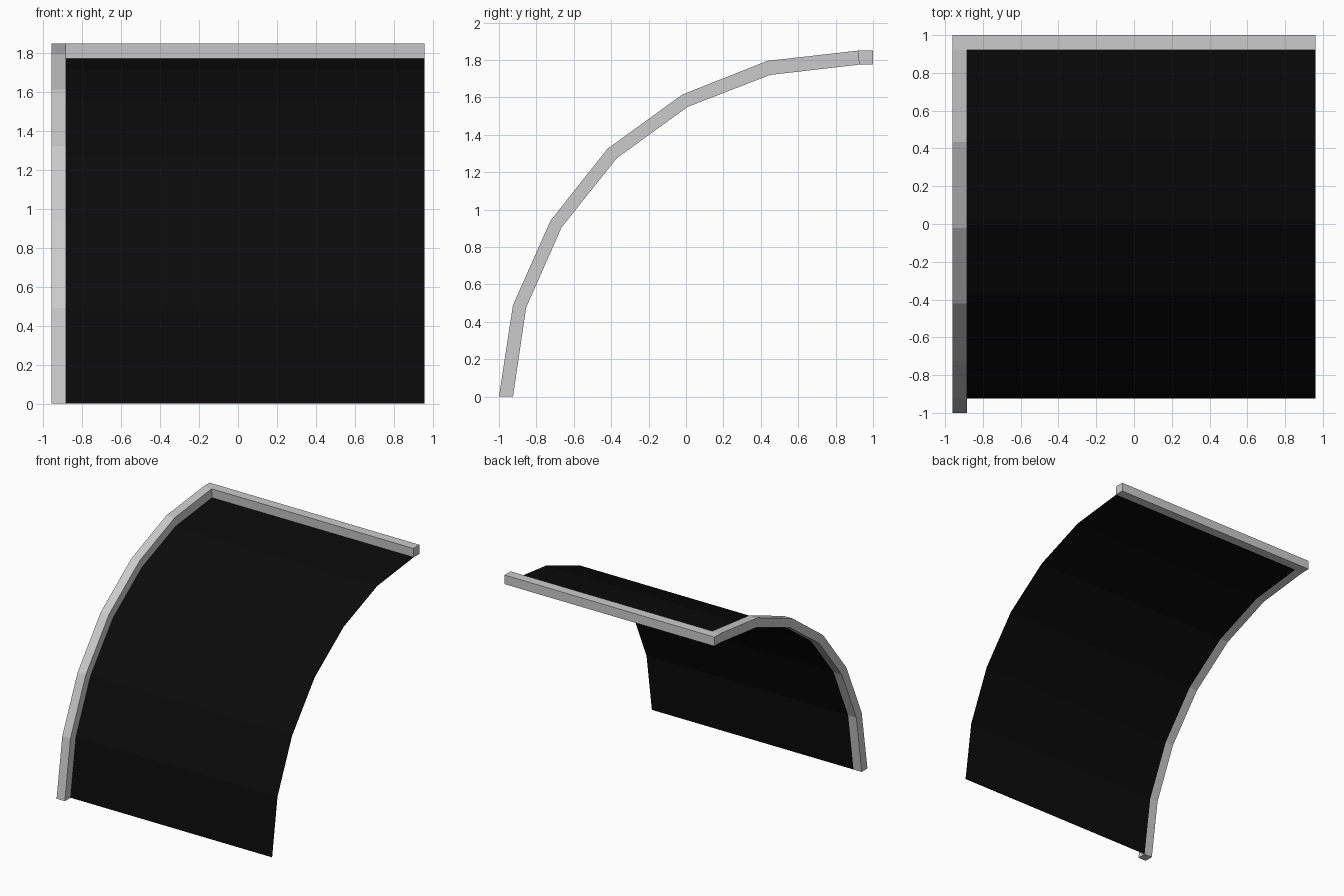
import bpy, bmesh

if "Cube" in bpy.data.objects:
    bpy.data.objects.remove(bpy.data.objects["Cube"])

def material(name, rgb):
    m = bpy.data.materials.new(name)
    m.diffuse_color = (*rgb, 1)
    m.use_nodes = True
    m.node_tree.nodes["Principled BSDF"].inputs["Base Color"].default_value = m.diffuse_color
    return m

frame_grey = material("frame_grey", (0.6, 0.6, 0.6))
panel_black = material("panel_black", (0.003, 0.003, 0.003))

def finish(name, bm, mat):
    mesh = bpy.data.meshes.new(name)
    bm.to_mesh(mesh)
    bm.free()
    mesh.materials.append(mat)
    obj = bpy.data.objects.new(name, mesh)
    bpy.context.collection.objects.link(obj)
    return obj

# Arched (y, z) profiles
outer = [(-1, 0), (-0.925, 0.49), (-0.725, 0.94), (-0.42, 1.325),
         (-0.02, 1.615), (0.435, 1.795), (0.92, 1.85), (1, 1.85)]
inner = [(-0.925, 0), (-0.855, 0.475), (-0.665, 0.905), (-0.37, 1.275),
         (0.01, 1.55), (0.45, 1.72), (0.925, 1.775), (1, 1.775)]
X0, X1, X2 = -0.96, -0.885, 0.96

# One-piece frame: square section swept up the arch, then along the top edge
bm = bmesh.new()
rings = [[bm.verts.new((x, *p)) for x, p in
          ((X0, o), (X1, o), (X1, i), (X0, i))] for o, i in zip(outer, inner)]
end = [bm.verts.new((X2, *p)) for p in (outer[-2], outer[-1], inner[-1], inner[-2])]
a, b = rings[-2], rings[-1]
for lo, hi in zip(rings, rings[1:]):
    for k in range(4):
        if lo is a and k == 1:
            continue  # open side where the top rail joins
        n = (k + 1) % 4
        bm.faces.new((lo[k], lo[n], hi[n], hi[k]))
join = [a[1], b[1], b[2], a[2]]
for k in range(4):
    n = (k + 1) % 4
    bm.faces.new((join[k], join[n], end[n], end[k]))
bm.faces.new(rings[0])
bm.faces.new(b)
bm.faces.new(end)
bmesh.ops.recalc_face_normals(bm, faces=bm.faces)
finish("corner_frame", bm, frame_grey)

# Thin curved sheet along the inner edge of the frame
bm = bmesh.new()
rows = [[bm.verts.new((x, *p)) for x in (X1, X2)] for p in inner[:-1]]
for lo, hi in zip(rows, rows[1:]):
    bm.faces.new((lo[0], lo[1], hi[1], hi[0]))
finish("curved_panel", bm, panel_black)
